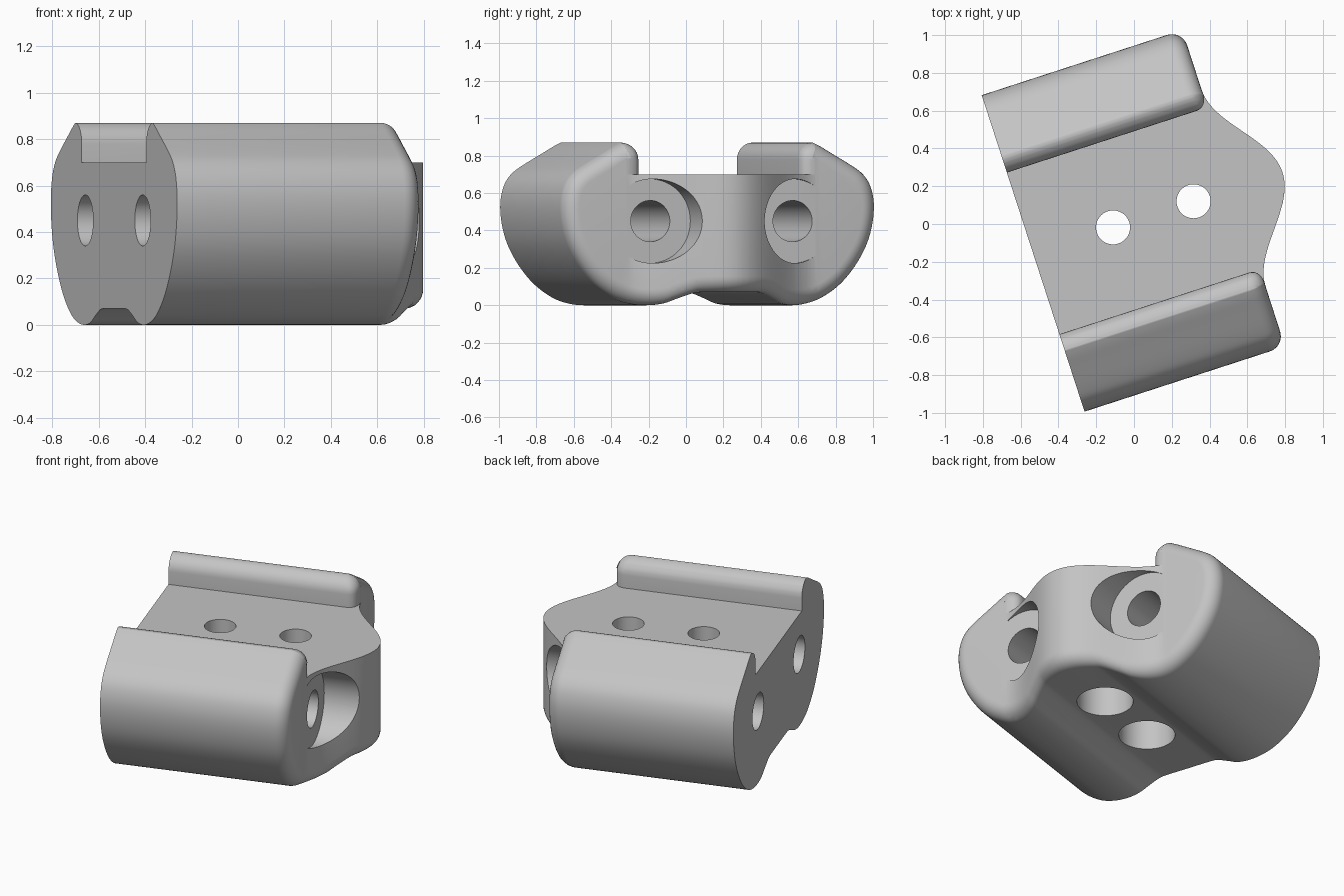
import bpy, bmesh, math
from mathutils import Vector, Matrix

if "Cube" in bpy.data.objects:
    bpy.data.objects.remove(bpy.data.objects["Cube"])

BACK, END, FILLET = -0.556, 0.56, 0.085
FLOOR, WALL, TOP = 0.70, 0.45, 0.87
PLACE = Matrix.Rotation(math.radians(18), 4, 'Z') @ Matrix.Translation((0, 0.017, 0))

grey = bpy.data.materials.new("light_grey")
grey.use_nodes = True
grey.diffuse_color = (0.55, 0.55, 0.55, 1)
grey.node_tree.nodes["Principled BSDF"].inputs["Base Color"].default_value = grey.diffuse_color


def spline(points, steps=4):
    """Smooth curve through the points."""
    p = [Vector(q) for q in points]
    p = [p[0]] + p + [p[-1]]
    out = []
    for a, b, c, d in zip(p, p[1:], p[2:], p[3:]):
        for i in range(steps):
            t = i / steps
            out.append(0.5 * (2 * b + (c - a) * t + (2 * a - 5 * b + 4 * c - d) * t * t
                              + (3 * b - a - 3 * c + d) * t ** 3))
    return out + [p[-1]]


# Half cross-section: bottom groove, rounded flank, rail top, inner rail wall
half = spline([(0, .07), (.15, .07), (.2, .063), (.27, .035), (.33, .01), (.41, 0),
               (.5, .01), (.59, .042), (.69, .112), (.775, .21), (.84, .325),
               (.873, .44), (.88, .55), (.86, .64), (.82, .70), (.76, .745),
               (.64, .815), (.58, .85), (.54, TOP)])
corner = 0.09
for i in range(1, 9):
    a = math.radians(90 + 90 * i / 8)
    half.append(Vector((WALL + corner + corner * math.cos(a), TOP - corner + corner * math.sin(a))))
half.append(Vector((WALL, FLOOR)))
ring = half + [Vector((-p.x, p.y)) for p in reversed(half[1:])]


def inset(points, d):
    """Offset the section inwards, keeping the channel floor edge sharp."""
    out = []
    for i, p in enumerate(points):
        a, b = points[i - 1], points[(i + 1) % len(points)]
        if abs(p.y - FLOOR) < 1e-5 and abs(abs(p.x) - WALL) < 1e-5:
            out.append(p + Vector((math.copysign(d, p.x), 0)))
            continue
        e, f = (p - a).normalized(), (b - p).normalized()
        n1, n2 = Vector((-e.y, e.x)), Vector((-f.y, f.x))
        out.append(p + (n1 + n2) * d / (1 + n1.dot(n2)))
    return out


def nose(w):
    """Forward swell of the end wall."""
    return 0.136 * (1 + math.cos(math.pi * w / 0.55)) if abs(w) < 0.55 else 0


# Body: extruded section with a rounded end
bm = bmesh.new()
layers = [(BACK, 0)]
for k in range(9):
    a = math.radians(90) * k / 8
    layers.append((END - FILLET + FILLET * math.sin(a), FILLET * (1 - math.cos(a))))
rows = [[bm.verts.new((u, p.x, p.y)) for p in inset(ring, d)] for u, d in layers]
n = len(ring)
for r, s in zip(rows, rows[1:]):
    for i in range(n):
        j = (i + 1) % n
        bm.faces.new((r[i], s[i], s[j], r[j]))
bm.faces.new(rows[0])
bm.faces.new(rows[-1])

# Slice lengthwise, then push the end out into the swell
for k in range(-26, 27):
    bmesh.ops.bisect_plane(bm, geom=bm.verts[:] + bm.edges[:] + bm.faces[:], dist=1e-5,
                           plane_co=(0, k / 48 + 0.003, 0), plane_no=(0, 1, 0))
for v in bm.verts:
    if v.co.x > 0:
        v.co.x += nose(v.co.y)
bmesh.ops.recalc_face_normals(bm, faces=bm.faces)
mesh = bpy.data.meshes.new("bracket_body")
bm.to_mesh(mesh)
bm.free()
body = bpy.data.objects.new("bracket_body", mesh)
bpy.context.collection.objects.link(body)
mesh.materials.append(grey)


def bore(radius, start, finish):
    """Cut a round hole between two points."""
    a, b = Vector(start), Vector(finish)
    bpy.ops.mesh.primitive_cylinder_add(
        vertices=64, radius=radius, depth=(b - a).length, location=(a + b) / 2,
        rotation=(b - a).to_track_quat('Z', 'Y').to_euler())
    cutter = bpy.context.object
    cutter.name = "bore_cutter"
    cutter.hide_render = True
    cutter.data.materials.append(grey)
    mod = body.modifiers.new("bore", 'BOOLEAN')
    mod.operation, mod.solver, mod.object = 'DIFFERENCE', 'EXACT', cutter
    bpy.context.view_layer.objects.active = body
    bpy.ops.object.modifier_apply(modifier=mod.name)
    bpy.data.objects.remove(cutter)


# Lengthwise bores with spot faces on the end wall
for w in (-0.4, 0.4):
    bore(0.225, (END + 0.001, w, 0.45), (1.2, w, 0.45))
    bore(0.11, (-1, w, 0.45), (1, w, 0.45))
# Vertical bolt holes, counterbored from below
for u in (-0.111, 0.337):
    bore(0.09, (u, 0, -0.2), (u, 0, 1))
    bore(0.16, (u, 0, -0.2), (u, 0, 0.4))

body.data.transform(PLACE)
bpy.ops.object.select_all(action='DESELECT')
body.select_set(True)
bpy.context.view_layer.objects.active = body
bpy.ops.object.shade_smooth_by_angle(angle=math.radians(35))
